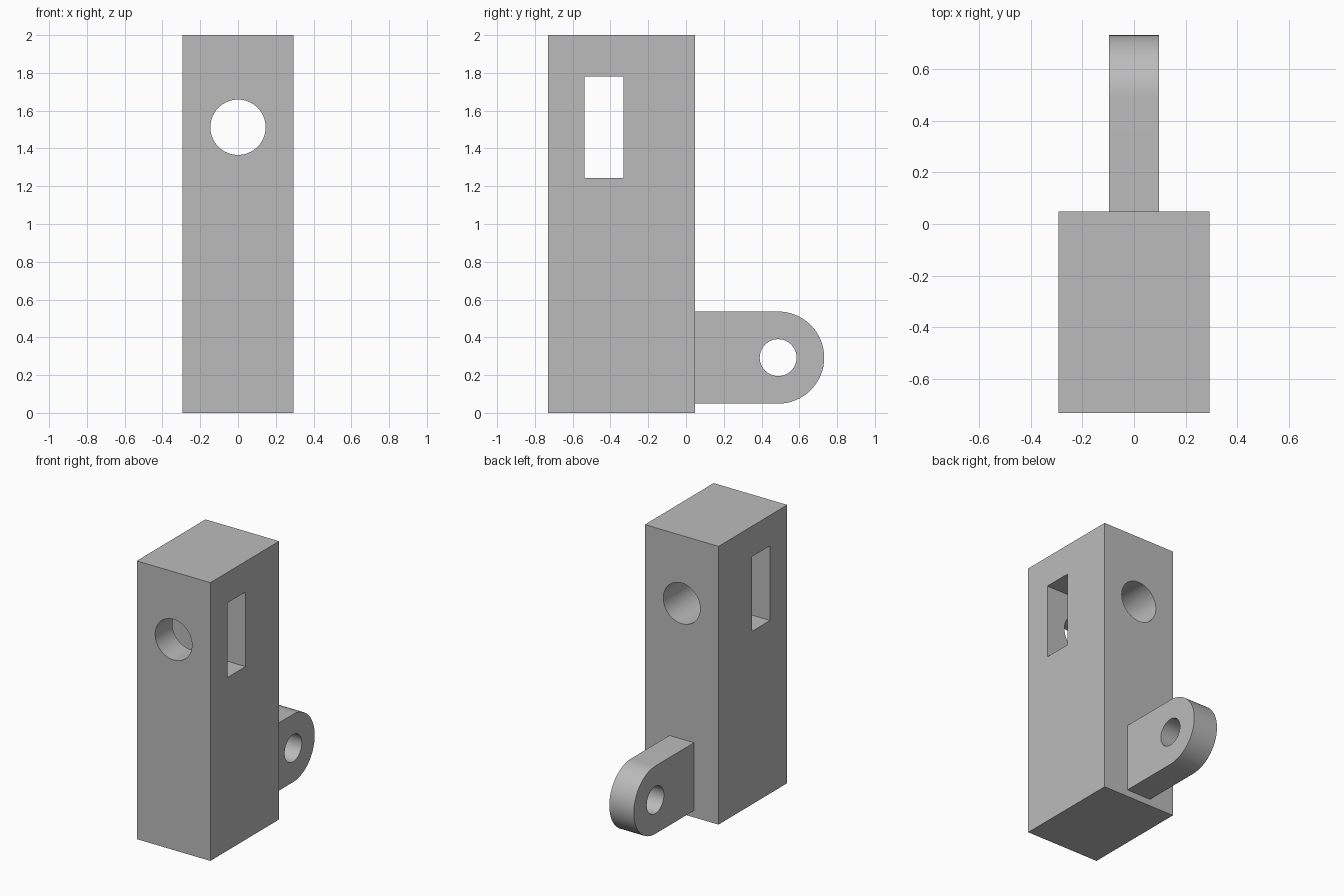
import bpy, bmesh, math
from mathutils import Matrix, Vector

cube = bpy.data.objects.get("Cube")
if cube:
    bpy.data.objects.remove(cube, do_unlink=True)

U = 2 / 41            # base module of the part
BACK = 15 * U         # half of the overall depth
GREY = (0.5, 0.5, 0.5, 1)

mat = bpy.data.materials.new("plain grey")
mat.use_nodes = True
mat.diffuse_color = GREY
mat.node_tree.nodes["Principled BSDF"].inputs["Base Color"].default_value = GREY


def make_object(name, bm):
    bmesh.ops.recalc_face_normals(bm, faces=bm.faces)
    mesh = bpy.data.meshes.new(name)
    bm.to_mesh(mesh)
    bm.free()
    mesh.materials.append(mat)
    obj = bpy.data.objects.new(name, mesh)
    bpy.context.collection.objects.link(obj)
    return obj


def box(name, low, high):
    low, high = Vector(low), Vector(high)
    bm = bmesh.new()
    bmesh.ops.create_cube(bm, size=1, matrix=Matrix.Translation((low + high) / 2)
                          @ Matrix.Diagonal((high - low).to_4d()))
    return make_object(name, bm)


def cylinder(name, centre, radius, depth, axis):
    bm = bmesh.new()
    bmesh.ops.create_cone(bm, cap_ends=True, segments=64, radius1=radius, radius2=radius,
                          depth=depth, matrix=Matrix.Translation(centre)
                          @ Matrix.Rotation(math.pi / 2, 4, axis))
    return make_object(name, bm)


def cut(target, cutter):
    mod = target.modifiers.new(cutter.name, 'BOOLEAN')
    mod.operation = 'DIFFERENCE'
    mod.solver = 'EXACT'
    mod.object = cutter
    bpy.context.view_layer.objects.active = target
    bpy.ops.object.modifier_apply(modifier=mod.name)
    bpy.data.objects.remove(cutter, do_unlink=True)


def smooth(obj):
    bpy.ops.object.select_all(action='DESELECT')
    obj.select_set(True)
    bpy.context.view_layer.objects.active = obj
    bpy.ops.object.shade_smooth_by_angle(angle=math.radians(30))


# Upright block with a side slot and a round bore running front to back
block_back = U
block = box("upright_block", (-6 * U, -BACK, 0), (6 * U, block_back, 2))
cut(block, box("slot_cutter", (-1, -11 * U, 25.5 * U), (1, -6.8 * U, 36.5 * U)))
cut(block, cylinder("bore_cutter", (0, -7 * U, 31 * U), 3 * U, 2, 'X'))
smooth(block)

# Rear lug: rounded profile extruded across x, with a cross hole
pivot = Vector((0, 10 * U, 6 * U))
radius = 5 * U
outline = [(block_back, pivot.z - radius)]
for i in range(33):
    a = math.pi * (i / 32 - 0.5)
    outline.append((pivot.y + radius * math.cos(a), pivot.z + radius * math.sin(a)))
outline.append((block_back, pivot.z + radius))
bm = bmesh.new()
face = bm.faces.new([bm.verts.new((-2 * U, y, z)) for y, z in outline])
side = bmesh.ops.extrude_face_region(bm, geom=[face])
bmesh.ops.translate(bm, vec=(4 * U, 0, 0),
                    verts=[v for v in side["geom"] if isinstance(v, bmesh.types.BMVert)])
lug = make_object("rear_lug", bm)
cut(lug, cylinder("pin_hole_cutter", pivot, 2 * U, 1, 'Y'))
smooth(lug)
